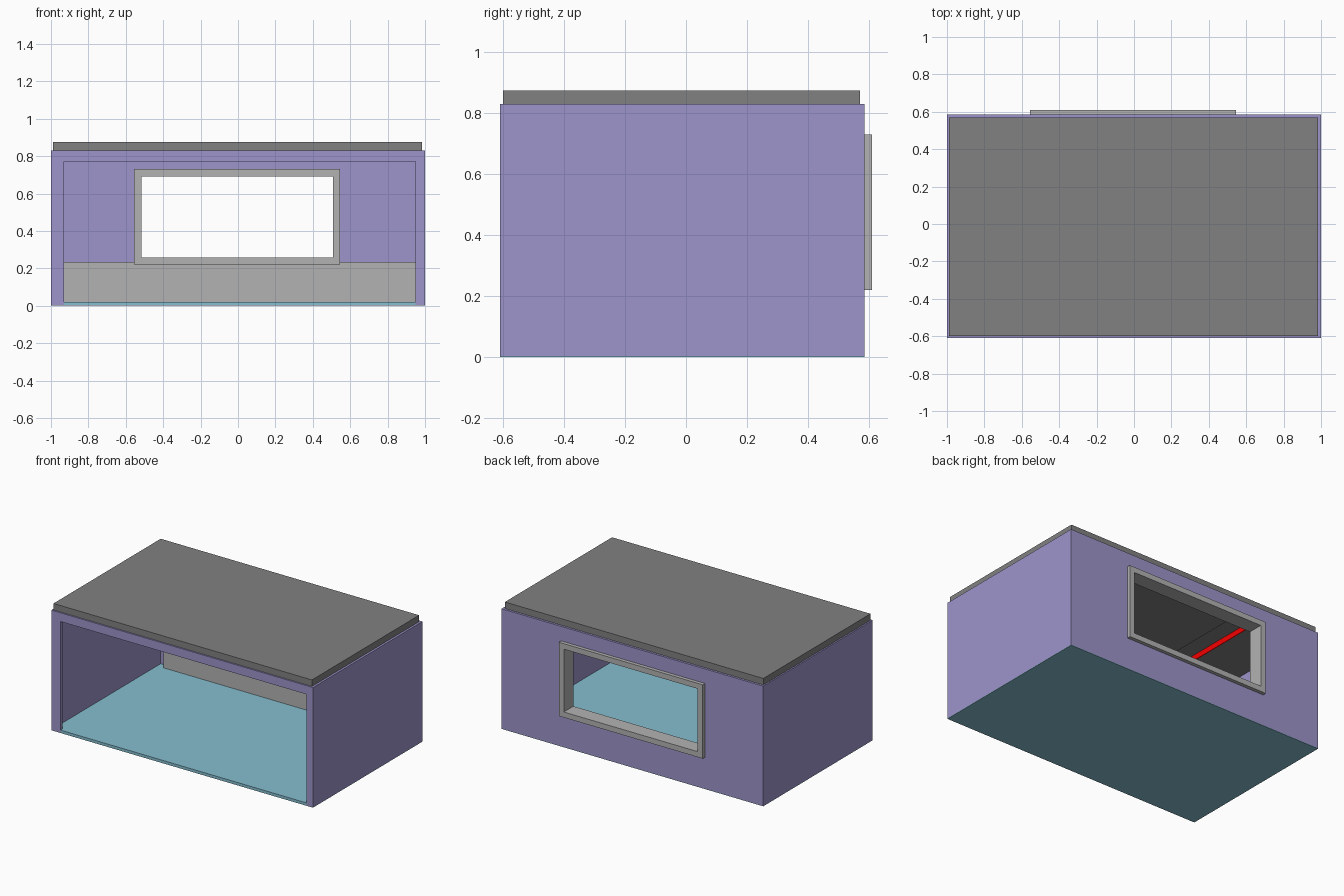
import bpy

if "Cube" in bpy.data.objects:
    bpy.data.objects.remove(bpy.data.objects["Cube"])


def material(name, rgb):
    m = bpy.data.materials.new(name)
    m.diffuse_color = (*rgb, 1)
    m.use_nodes = True
    m.node_tree.nodes["Principled BSDF"].inputs["Base Color"].default_value = m.diffuse_color
    return m


PURPLE = material("purple", (0.34, 0.30, 0.60))
BLUE = material("blue", (0.24, 0.52, 0.63))
RED = material("red", (0.9, 0.0, 0.0))
GREY = material("grey", (0.45, 0.45, 0.45))
DARK = material("dark_grey", (0.22, 0.22, 0.22))


def box(name, x, y, z, mat=None):
    """Box from (min, max) ranges on each axis."""
    bpy.ops.mesh.primitive_cube_add(size=1)
    ob = bpy.context.object
    ob.name = name
    for v in ob.data.vertices:
        v.co = [(r[0] + r[1]) / 2 + c * (r[1] - r[0]) for c, r in zip(v.co, (x, y, z))]
    if mat:
        ob.data.materials.append(mat)
    return ob


def cut(ob, *ranges):
    """Subtract boxes from an object."""
    for r in ranges:
        cutter = box("cutter", *r)
        cutter.hide_render = True
        mod = ob.modifiers.new("cut", 'BOOLEAN')
        mod.operation = 'DIFFERENCE'
        mod.solver = 'EXACT'
        mod.object = cutter
        bpy.context.view_layer.objects.active = ob
        bpy.ops.object.modifier_apply(modifier=mod.name)
        bpy.data.objects.remove(cutter, do_unlink=True)


# Walls: hollow shell, wide front opening, window hole at the back
walls = box("walls", (-1, 1), (-0.61, 0.585), (0.004, 0.83), PURPLE)
cut(walls,
    ((-0.98, 0.98), (-0.59, 0.556), (-0.2, 1.0)),
    ((-0.93, 0.95), (-0.8, -0.5), (-0.2, 0.77)),
    ((-0.555, 0.545), (0.5, 0.8), (0.22, 0.73)))

# Floor: thin base under the walls, raised slab inside, sill in the opening
box("floor_base", (-1, 1), (-0.61, 0.585), (0, 0.004), BLUE)
box("floor_slab", (-0.98, 0.98), (-0.59, 0.556), (0.004, 0.02), BLUE)
box("floor_sill", (-0.93, 0.95), (-0.61, -0.59), (0.004, 0.02), BLUE)

# Roof slab with a shallow slot in its underside
roof = box("roof", (-0.99, 0.985), (-0.60, 0.57), (0.83, 0.875), DARK)
cut(roof, ((-0.635, -0.475), (-0.55, 0.5), (0.7, 0.868)))

# Red strip lining the far side of the slot
box("slot_strip", (-0.635, -0.63), (-0.55, 0.5), (0.83, 0.868), RED)

# Window frame through the back wall
frame = box("window_frame", (-0.555, 0.545), (0.505, 0.61), (0.22, 0.73), GREY)
cut(frame, ((-0.515, 0.507), (0.3, 0.8), (0.258, 0.692)))

# Low panel along the back wall
box("low_panel", (-0.93, 0.95), (0.516, 0.556), (0.02, 0.235), GREY)
